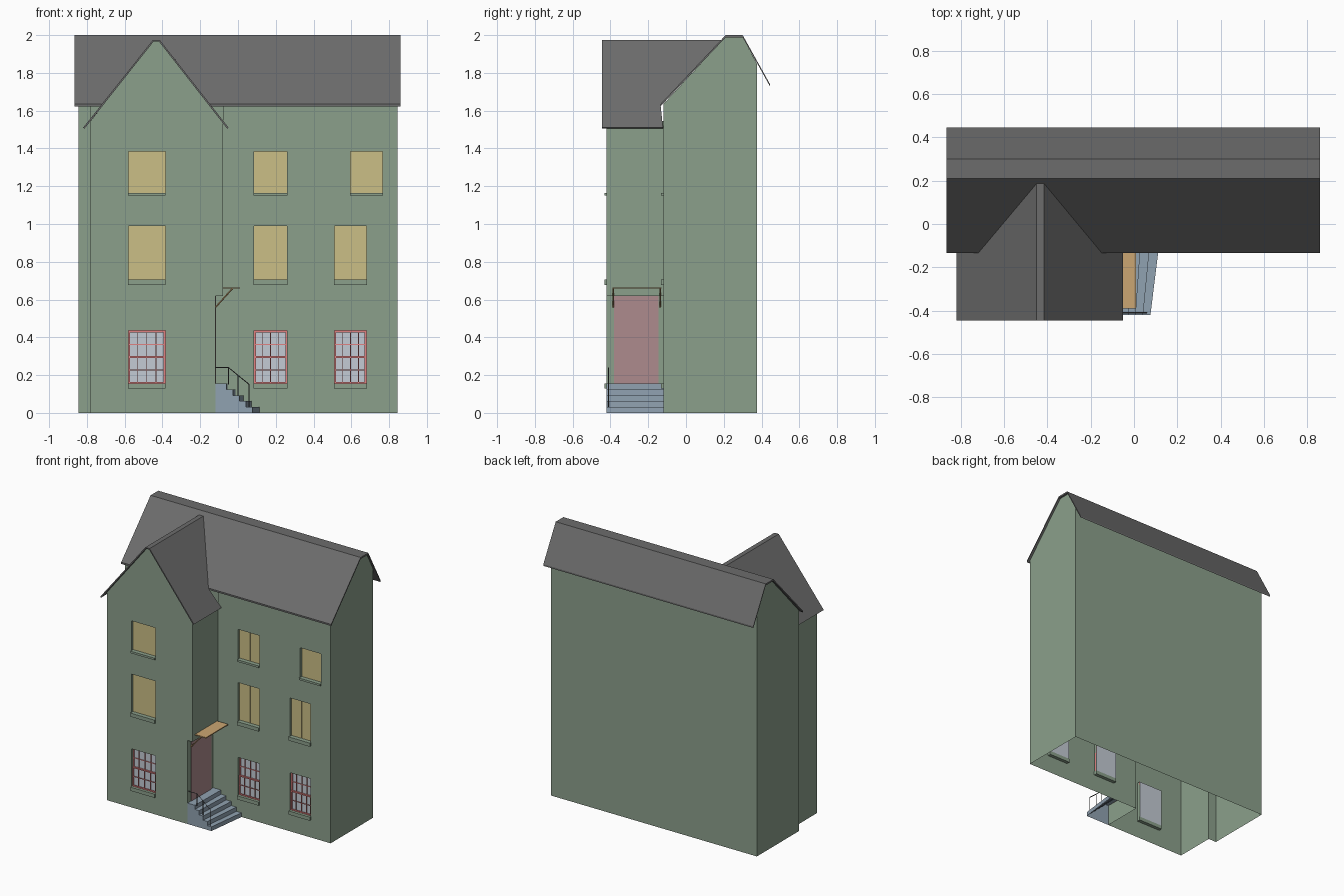
import bpy, bmesh
from mathutils import Vector

if "Cube" in bpy.data.objects:
    bpy.data.objects.remove(bpy.data.objects["Cube"])


def material(name, r, g, b):
    m = bpy.data.materials.new(name)
    m.diffuse_color = (r, g, b, 1)
    m.use_nodes = True
    m.node_tree.nodes["Principled BSDF"].inputs["Base Color"].default_value = m.diffuse_color
    return m


GREEN = material("green_wall", 0.26, 0.35, 0.26)
SLATE = material("slate", 0.15, 0.15, 0.15)
YELLOW = material("yellow_blind", 0.60, 0.52, 0.24)
GLASS = material("glass", 0.55, 0.60, 0.66)
RED = material("red_frame", 0.75, 0.22, 0.22)
DOOR = material("door_red", 0.42, 0.26, 0.27)
STONE = material("blue_stone", 0.28, 0.36, 0.44)
WOOD = material("canopy_wood", 0.60, 0.38, 0.17)
IRON = material("iron", 0.1, 0.1, 0.1)


def mesh(name, verts, faces, mat):
    me = bpy.data.meshes.new(name)
    me.from_pydata(verts, [], faces)
    me.materials.append(mat)
    ob = bpy.data.objects.new(name, me)
    bpy.context.collection.objects.link(ob)
    return ob


def poly(name, pts, mat):
    return mesh(name, pts, [list(range(len(pts)))], mat)


def boxes(name, bounds, mat):
    """One object made of boxes (x0, x1, y0, y1, z0, z1)."""
    bm = bmesh.new()
    for x0, x1, y0, y1, z0, z1 in bounds:
        vs = bmesh.ops.create_cube(bm, size=1)["verts"]
        for v in vs:
            v.co = Vector(((x0 + x1) / 2 + v.co.x * (x1 - x0),
                           (y0 + y1) / 2 + v.co.y * (y1 - y0),
                           (z0 + z1) / 2 + v.co.z * (z1 - z0)))
    ob = mesh(name, [], [], mat)
    bm.to_mesh(ob.data)
    bm.free()
    return ob


def rod(name, paths, radius, mat):
    cu = bpy.data.curves.new(name, "CURVE")
    cu.dimensions = "3D"
    cu.bevel_depth, cu.bevel_resolution = radius, 0
    cu.use_fill_caps = True
    for pts in paths:
        s = cu.splines.new("POLY")
        s.points.add(len(pts) - 1)
        for p, co in zip(s.points, pts):
            p.co = (*co, 1)
    cu.materials.append(mat)
    ob = bpy.data.objects.new(name, cu)
    bpy.context.collection.objects.link(ob)


def front_wall(name, x0, x1, z1, y, holes, notches=()):
    """Front-facing sheet with window holes that have reveals."""
    cuts = list(holes) + list(notches)
    xs = sorted({x0, x1, *[c[0] for c in cuts], *[c[1] for c in cuts]})
    zs = sorted({0, z1, *[c[2] for c in cuts], *[c[3] for c in cuts]})
    v, f = [], []

    def quad(*p):
        f.append(list(range(len(v), len(v) + 4)))
        v.extend(p)
    for a, b in zip(xs, xs[1:]):
        for c, d in zip(zs, zs[1:]):
            mx, mz = (a + b) / 2, (c + d) / 2
            if not any(h[0] < mx < h[1] and h[2] < mz < h[3] for h in cuts):
                quad((a, y, c), (b, y, c), (b, y, d), (a, y, d))
    for a, b, c, d in holes:
        ring = [(a, c), (b, c), (b, d), (a, d)]
        for (p, q), (r, s) in zip(ring, ring[1:] + ring[:1]):
            quad((p, y, q), (p, y + DEPTH, q), (r, y + DEPTH, s), (r, y, s))
    return mesh(name, v, f, GREEN)


DEPTH = 0.025
FRONT, WING = -0.12, -0.42
GROUND, MIDDLE, UPPER = (0.155, 0.435), (0.705, 0.99), (1.165, 1.385)
wing_holes = [(-0.58, -0.385, *z) for z in (GROUND, MIDDLE, UPPER)]
main_holes = [(0.085, 0.26, *z) for z in (GROUND, MIDDLE, UPPER)]
main_holes += [(0.51, 0.68, *GROUND), (0.51, 0.68, *MIDDLE), (0.595, 0.765, *UPPER)]

# Front walls, open-bottomed shell with the door recess at the wing corner
front_wall("main_front_wall", -0.12, 0.845, 1.635, FRONT, main_holes, [(-0.12, -0.08, 0.62, 1.635)])
front_wall("main_front_left_strip", -0.845, -0.78, 1.635, FRONT, [])
front_wall("wing_front_wall", -0.78, -0.08, 1.545, WING, wing_holes, [(-0.12, -0.08, 0, 0.62)])
poly("wing_gable", [(-0.78, WING, 1.545), (-0.08, WING, 1.545), (-0.415, WING, 1.967),
                    (-0.45, WING, 1.967)], GREEN)

# Side and back walls
side = [(-0.12, 0), (0.375, 0), (0.375, 1.85), (0.30, 1.99), (0.21, 1.99), (-0.12, 1.635)]
for n, x in (("left", -0.845), ("right", 0.845)):
    pts = [(x, y, z) for y, z in side]
    poly(n + "_wall", pts if x > 0 else pts[::-1], GREEN)
poly("back_wall", [(0.845, 0.375, 0), (-0.845, 0.375, 0), (-0.845, 0.375, 1.85), (0.845, 0.375, 1.85)], GREEN)
for n, x, z0, z1 in (("wing_left_wall", -0.78, 0, 1.545), ("wing_right_wall", -0.08, 0.62, 1.545),
                     ("door_wall", -0.12, 0, 0.62)):
    pts = [(x, WING, z0), (x, FRONT, z0), (x, FRONT, z1), (x, WING, z1)]
    poly(n, pts if x > -0.5 else pts[::-1], GREEN)
poly("recess_ceiling", [(-0.12, WING, 0.62), (-0.12, FRONT, 0.62), (-0.08, FRONT, 0.62), (-0.08, WING, 0.62)], GREEN)

# Main roof: folded sheet with a flat ridge
T = 0.012
top = [(-0.135, 1.635), (0.21, 2.0), (0.30, 2.0), (0.445, 1.74)]
prof = top + [(y, z - T) for y, z in reversed(top)]
n = len(prof)
rv = [(x, y, z) for x in (-0.865, 0.86) for y, z in prof]
rf = [[i, (i + 1) % n, (i + 1) % n + n, i + n] for i in range(n)]
for i in range(3):
    q = [i, i + 1, n - 2 - i, n - 1 - i]
    rf += [q, [k + n for k in reversed(q)]]
roof = mesh("main_roof", rv, rf, SLATE)
bm = bmesh.new()
bm.from_mesh(roof.data)
bmesh.ops.recalc_face_normals(bm, faces=bm.faces)
bm.to_mesh(roof.data)
bm.free()

# Wing roof: two slopes trimmed along the valleys, thickened downward
F, V = -0.445, 0.187
wv = [(-0.45, F, 1.975), (-0.415, F, 1.975), (-0.415, V, 1.975), (-0.45, V, 1.975),
      (-0.82, F, 1.51), (-0.82, -0.122, 1.51), (-0.72, -0.135, 1.635),
      (-0.05, F, 1.51), (-0.05, -0.122, 1.51), (-0.148, -0.135, 1.635)]
wing_roof = mesh("wing_roof", wv, [[0, 1, 2, 3], [4, 0, 3, 6, 5], [1, 7, 8, 9, 2]], SLATE)
solid = wing_roof.modifiers.new("thickness", "SOLIDIFY")
solid.thickness, solid.offset = 0.009, -1

# Windows: sills everywhere, blinds upstairs, glazed sashes on the ground floor
for wall_y, holes in ((WING, wing_holes), (FRONT, main_holes)):
    for x0, x1, z0, z1 in holes:
        h = 0.015 if z0 > 1 else 0.027
        boxes("sill", [(x0 - 0.002, x1 + 0.002, wall_y - 0.012, wall_y + DEPTH, z0 - h, z0)], GREEN)
        y = wall_y + DEPTH
        if z0 > 0.5:
            mid = (x0 + x1) / 2
            boxes("window_blind", [(x0, mid - 0.002, y - 0.006, y, z0, z1),
                                   (mid + 0.002, x1, y - 0.006, y, z0, z1),
                                   (mid - 0.002, mid + 0.002, y - 0.003, y, z0, z1)], YELLOW)
            continue
        poly("window_glass", [(x0, y, z0), (x1, y, z0), (x1, y, z1), (x0, y, z1)], GLASS)
        bars, zm, w = [], (z0 + z1) / 2, 0.009
        for a, b, ya in ((z0, zm + 0.005, y - 0.016), (zm - 0.005, z1, y - 0.009)):
            yb = ya + 0.007
            bars += [(x0, x0 + w, ya, yb, a, b), (x1 - w, x1, ya, yb, a, b),
                     (x0 + w, x1 - w, ya, yb, a, a + w), (x0 + w, x1 - w, ya, yb, b - w, b)]
            for i in (1, 2, 3):
                c = x0 + (x1 - x0) * i / 4
                bars.append((c - 0.002, c + 0.002, ya + 0.001, yb, a + w, b - w))
            c = (a + b) / 2
            bars.append((x0 + w, x1 - w, ya + 0.002, yb, c - 0.002, c + 0.002))
        boxes("sash_window", bars, RED)

# Door, canopy and its brackets
boxes("door", [(-0.122, -0.117, -0.38, -0.145, 0.155, 0.62)], DOOR)
boxes("canopy", [(-0.08, 0.01, -0.39, -0.13, 0.658, 0.665)], WOOD)
rod("canopy_brackets", [[(-0.118, y, 0.56), (-0.03, y, 0.658)] for y in (-0.385, -0.137)], 0.004, WOOD)

# Stairs: treads and risers with slightly skewed noses, open underneath
sv, x_front, x_back = [], [-0.12], [-0.12]
zs = [0.155, 0.124, 0.093, 0.062, 0.031, 0]
line = [(-0.12, -0.12, zs[0])]
for i in range(5):
    a, b = -0.06 + 0.034 * i, -0.055 + 0.042 * i
    line += [(a, b, zs[i]), (a, b, zs[i + 1])]
for a, b, z in line:
    sv += [(a, WING, z), (b, FRONT, z)]
sf = [[2 * i, 2 * i + 2, 2 * i + 3, 2 * i + 1] for i in range(len(line) - 1)]
sv.append((-0.12, WING, 0))
sf.append([len(sv) - 1] + [2 * i for i in reversed(range(len(line)))])
mesh("front_steps", sv, sf, STONE)

# Handrail on the open side
R = -0.41
rod("stair_railing", [[(-0.12, R, 0.24), (-0.05, R, 0.24), (0.06, R, 0.15)],
                      [(-0.05, R, 0.15), (-0.05, R, 0.24)],
                      [(0.0, R, 0.09), (0.0, R, 0.2)],
                      [(0.058, R, 0.03), (0.058, R, 0.152)]], 0.0025, IRON)
